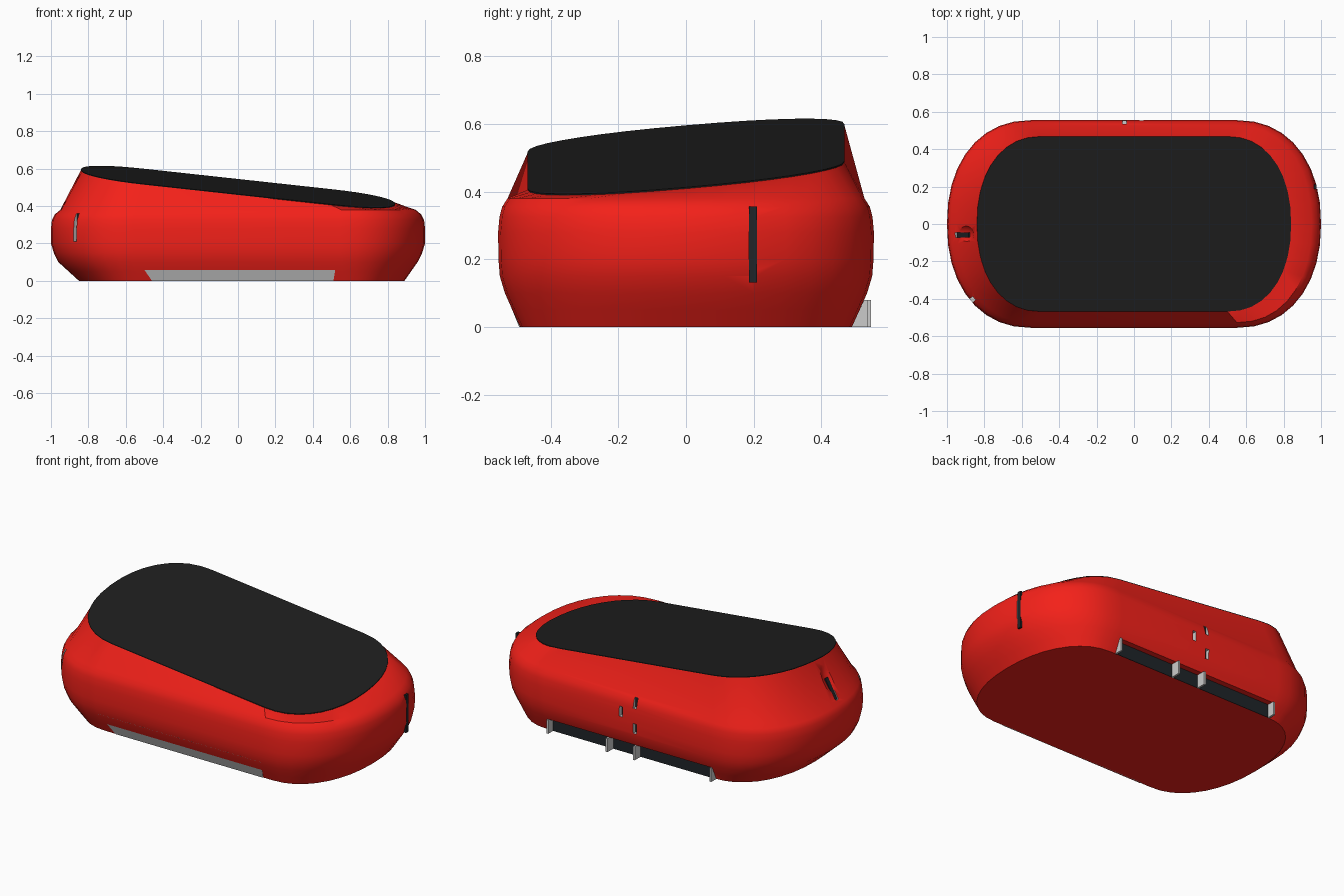
import bpy, bmesh
from math import sin, cos, pi, radians
from mathutils import Matrix

if "Cube" in bpy.data.objects:
    bpy.data.objects.remove(bpy.data.objects["Cube"])


def material(name, rgb):
    m = bpy.data.materials.new(name)
    m.diffuse_color = (*rgb, 1)
    m.use_nodes = True
    m.node_tree.nodes["Principled BSDF"].inputs["Base Color"].default_value = m.diffuse_color
    return m


RED = material("red_shell", (0.9, 0.015, 0.01))
BLACK = material("black_panel", (0.013, 0.013, 0.013))
DARK = material("dark_recess", (0.014, 0.018, 0.022))
GREY = material("grey_plastic", (0.55, 0.55, 0.55))


def outline(hx, hy, straight, n=2.2, seg=9):
    """Pill-shaped outline: straight long sides, rounded ends."""
    q = []
    for i in range(seg + 1):
        t = i / seg * pi / 2
        q.append((straight + (hx - straight) * max(cos(t), 0) ** (2 / n),
                  hy * max(sin(t), 0) ** (2 / n)))
    q2 = [(-x, y) for x, y in reversed(q)][:-1]
    q3 = [(-x, -y) for x, y in q]
    q4 = [(x, -y) for x, y in reversed(q)][:-1]
    return q + q2 + q3 + q4


def finish(name, bm, mat):
    bmesh.ops.recalc_face_normals(bm, faces=bm.faces)
    me = bpy.data.meshes.new(name)
    bm.to_mesh(me)
    bm.free()
    ob = bpy.data.objects.new(name, me)
    bpy.context.collection.objects.link(ob)
    me.materials.append(mat)
    return ob


def loft(name, loops, mat):
    bm = bmesh.new()
    rings = [[bm.verts.new(p) for p in loop] for loop in loops]
    for a, b in zip(rings, rings[1:]):
        for i in range(len(a)):
            j = (i + 1) % len(a)
            bm.faces.new((a[i], a[j], b[j], b[i]))
    bm.faces.new(rings[0][::-1])
    bm.faces.new(rings[-1])
    return finish(name, bm, mat)


def box(name, center, size, mat, rot=None):
    bm = bmesh.new()
    m = Matrix.Translation(center) @ (rot or Matrix()) @ Matrix.Diagonal((*size, 1))
    bmesh.ops.create_cube(bm, size=1, matrix=m)
    return finish(name, bm, mat)


def select(ob):
    bpy.ops.object.select_all(action='DESELECT')
    ob.select_set(True)
    bpy.context.view_layer.objects.active = ob


def cut(ob, cutter):
    mod = ob.modifiers.new("cut", 'BOOLEAN')
    mod.operation = 'DIFFERENCE'
    mod.solver = 'EXACT'
    mod.material_mode = 'TRANSFER'
    mod.object = cutter
    select(ob)
    bpy.ops.object.modifier_apply(modifier=mod.name)
    bpy.data.objects.remove(cutter)


def top_z(x, y):
    return 0.5 - 0.109 * x + 0.087 * y


# Red shell: stacked outlines (z, half x, half y, x shift), closed by the tilted top
levels = [(0, 0.87, 0.49, 0.02), (0.05, 0.915, 0.513, 0.01), (0.1, 0.96, 0.535, 0),
          (0.15, 0.985, 0.55, 0), (0.2, 1, 0.554, 0), (0.28, 1, 0.555, 0),
          (0.325, 0.995, 0.551, 0), (0.355, 0.98, 0.543, 0), (0.38, 0.95, 0.527, 0)]
loops = [[(x + dx, y, z) for x, y in outline(hx, hy, 0.55)] for z, hx, hy, dx in levels]
rim = outline(0.84, 0.468, 0.5)
loops.append([(x, y, top_z(x, y)) for x, y in rim])
body = loft("body_shell", loops, RED)

# Black tilted top panel
loft("top_panel", [[(x, y, top_z(x, y) + dz) for x, y in rim] for dz in (-0.005, 0.004)], BLACK)

# Scooped dent under the panel at the left end
tilt = Matrix.Rotation(0.49, 4, 'Y')
bm = bmesh.new()
bmesh.ops.create_uvsphere(bm, u_segments=20, v_segments=12, radius=1,
                          matrix=Matrix.Translation((-0.93, -0.055, 0.495)) @ tilt
                          @ Matrix.Diagonal((0.055, 0.06, 0.12, 1)))
cut(body, finish("dent_cutter", bm, RED))

# Slots with grey walls and dark floors: centre, width, height, outward angle
slots = [((1.0, 0.198, 0.243), 0.024, 0.225, 0),
         ((-0.872, -0.412, 0.285), 0.024, 0.15, 222),
         ((-0.05, 0.555, 0.34), 0.022, 0.06, 90),
         ((0.04, 0.555, 0.27), 0.022, 0.06, 90),
         ((-0.05, 0.555, 0.19), 0.022, 0.06, 90)]
for i, (c, w, h, ang) in enumerate(slots, 1):
    r = Matrix.Rotation(radians(ang), 4, 'Z')
    cut(body, box("slot_cutter", c, (0.07, w, h), GREY, r))
    inner = (c[0] - 0.031 * cos(radians(ang)), c[1] - 0.031 * sin(radians(ang)), c[2])
    box(f"slot_floor_{i}", inner, (0.012, w, h), DARK, r)

# Slanted slot in the dent
cut(body, box("slot_cutter", (-0.925, -0.058, 0.43), (0.1, 0.026, 0.13), GREY, tilt))
box("dent_slot_floor", (-0.902, -0.058, 0.42), (0.03, 0.026, 0.13), DARK, tilt)

# Back recess along the bottom edge, with dark wall and grey dividers
cut(body, box("recess_cutter", (0, 0.55, 0.01), (1.08, 0.12, 0.14), RED))
box("back_recess_wall", (0, 0.489, 0.04), (1.08, 0.006, 0.08), DARK)
for name, x, d in (("left_end", -0.536, 0.05), ("divider_a", -0.04, 0.06),
                   ("divider_b", 0.14, 0.06), ("right_end", 0.536, 0.05)):
    box("back_recess_" + name, (x, 0.487 + d / 2, 0.04), (0.012, d, 0.08), GREY)

# Grey strip flush with the front bottom edge
profile = [(-0.46, 0), (0.51, 0), (0.53, 0.115), (-0.54, 0.115)]
loft("front_strip", [[(x, -0.493 - 0.405 * z + off, z) for x, z in profile]
                     for off in (0, 0.01)], GREY)

# Smooth the shell while keeping sharp edges
select(body)
bpy.ops.object.shade_smooth_by_angle(angle=radians(35))
